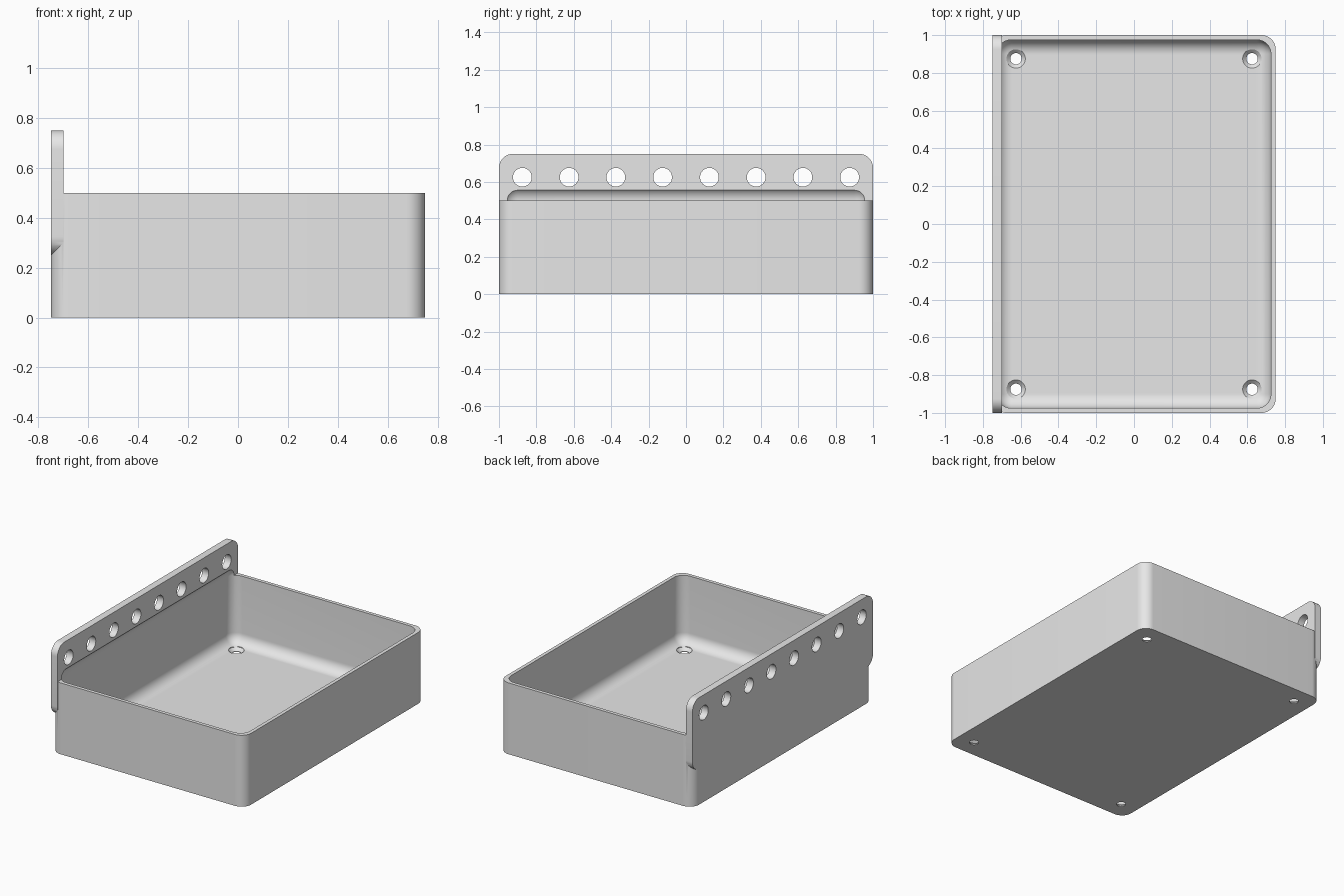
import bpy, bmesh, math
from mathutils import Matrix, Vector

if "Cube" in bpy.data.objects:
    bpy.data.objects.remove(bpy.data.objects["Cube"], do_unlink=True)

RADIUS = 0.075   # shared corner radius
WALL = 0.025     # tray wall and floor thickness
SEGMENTS = 12

grey = bpy.data.materials.new("light_grey")
grey.use_nodes = True
colour = (0.8, 0.8, 0.8, 1.0)
grey.diffuse_color = colour
grey.node_tree.nodes["Principled BSDF"].inputs["Base Color"].default_value = colour


def finish(bm, name):
    bmesh.ops.recalc_face_normals(bm, faces=bm.faces)
    mesh = bpy.data.meshes.new(name)
    bm.to_mesh(mesh)
    bm.free()
    mesh.materials.append(grey)
    ob = bpy.data.objects.new(name, mesh)
    bpy.context.collection.objects.link(ob)
    return ob


def rounded_block(name, low, high, axes):
    """Block whose edges running along the given axes are rounded."""
    low, high = Vector(low), Vector(high)
    bm = bmesh.new()
    bmesh.ops.create_cube(bm, size=1, matrix=Matrix.Translation((low + high) / 2)
                          @ Matrix.Diagonal((*(high - low), 1)))
    edges = [e for e in bm.edges
             if any(abs((e.verts[0].co - e.verts[1].co)[a]) > 1e-4 for a in axes)]
    bmesh.ops.bevel(bm, geom=edges, offset=RADIUS, segments=SEGMENTS,
                    profile=0.5, affect='EDGES')
    return finish(bm, name)


def add_cone(bm, centre, r1, r2, depth, turn=Matrix()):
    bmesh.ops.create_cone(bm, cap_ends=True, segments=32, radius1=r1, radius2=r2,
                          depth=depth, matrix=Matrix.Translation(centre) @ turn)


def combine(target, tool, operation):
    mod = target.modifiers.new(operation.lower(), 'BOOLEAN')
    mod.object, mod.operation, mod.solver = tool, operation, 'EXACT'
    bpy.ops.object.select_all(action='DESELECT')
    target.select_set(True)
    bpy.context.view_layer.objects.active = target
    bpy.ops.object.modifier_apply(modifier=mod.name)
    bpy.data.objects.remove(tool, do_unlink=True)


# Tray body joined to the mounting plate on one long side
tray = rounded_block("tray_with_mounting_plate", (-0.75, -1, 0), (0.75, 1, 0.5), [2])
plate = rounded_block("mounting_plate", (-0.75, -1, 0.25), (-0.7, 1, 0.75), [0])
combine(tray, plate, 'UNION')

# Pillow-shaped cavity, which also bites into the plate
cavity = rounded_block("cavity_cutter", (-0.75 + WALL, -1 + WALL, WALL),
                       (0.75 - WALL, 1 - WALL, 0.5 + RADIUS), [0, 1, 2])
combine(tray, cavity, 'DIFFERENCE')

# Row of holes through the plate
bm = bmesh.new()
for i in range(8):
    add_cone(bm, (-0.725, -0.875 + 0.25 * i, 0.625), 0.05, 0.05, 0.2,
             Matrix.Rotation(math.pi / 2, 4, 'Y'))
combine(tray, finish(bm, "plate_hole_cutter"), 'DIFFERENCE')

# Countersunk screw holes in the floor: bore, cone, clearance
for shape in ((0.03, 0.03, -0.05, 0.05), (0.03, 0.05, 0.005, WALL),
              (0.05, 0.05, WALL, 0.1)):
    r1, r2, z1, z2 = shape
    bm = bmesh.new()
    for x in (-0.625, 0.625):
        for y in (-0.875, 0.875):
            add_cone(bm, (x, y, (z1 + z2) / 2), r1, r2, z2 - z1)
    combine(tray, finish(bm, "floor_hole_cutter"), 'DIFFERENCE')

bpy.ops.object.shade_smooth_by_angle(angle=math.radians(30))
